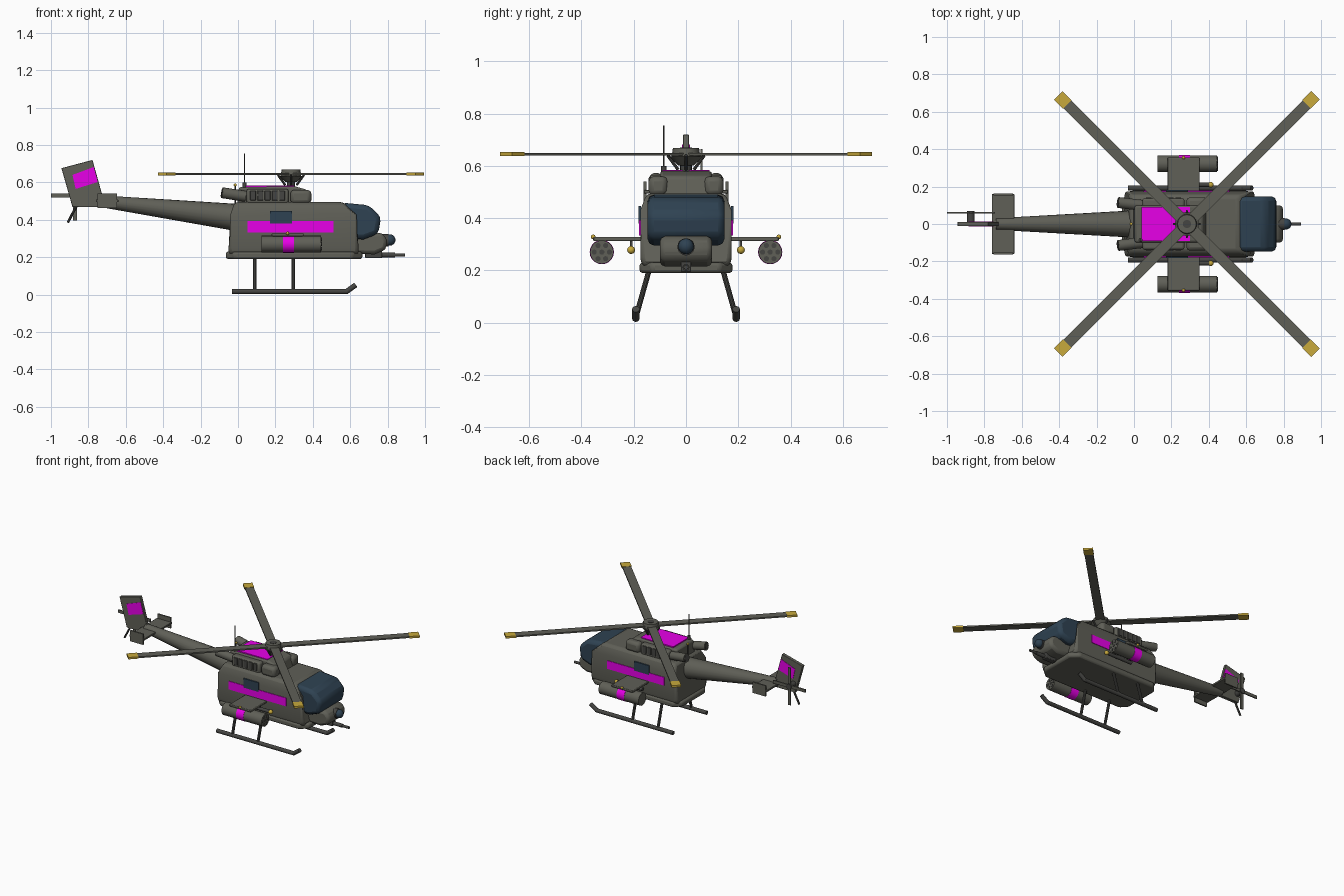
import bpy, bmesh
from math import radians, cos, sin, pi
from mathutils import Vector

cube = bpy.data.objects.get("Cube")
if cube:
    bpy.data.objects.remove(cube, do_unlink=True)


def material(name, r, g, b):
    m = bpy.data.materials.new(name)
    m.use_nodes = True
    m.diffuse_color = (r, g, b, 1)
    bsdf = m.node_tree.nodes["Principled BSDF"]
    bsdf.inputs["Base Color"].default_value = (r, g, b, 1)
    bsdf.inputs["Roughness"].default_value = 0.7
    return m


GREY = material("olive grey", 0.115, 0.115, 0.095)
DARK = material("dark grey", 0.06, 0.06, 0.055)
BLUE = material("blue glass", 0.028, 0.055, 0.085)
YELLOW = material("yellow", 0.58, 0.4, 0.045)
PINK = material("magenta", 0.8, 0.0, 0.8)


def finish(name, bm, mat, bevel=0.0):
    bmesh.ops.recalc_face_normals(bm, faces=bm.faces)
    mesh = bpy.data.meshes.new(name)
    bm.to_mesh(mesh)
    bm.free()
    ob = bpy.data.objects.new(name, mesh)
    bpy.context.collection.objects.link(ob)
    mesh.materials.append(mat)
    bpy.ops.object.select_all(action='DESELECT')
    ob.select_set(True)
    bpy.context.view_layer.objects.active = ob
    bpy.ops.object.shade_smooth_by_angle(angle=radians(35))
    if bevel:
        mod = ob.modifiers.new("bevel", 'BEVEL')
        mod.width, mod.segments, mod.limit_method = bevel, 2, 'ANGLE'
    return ob


def prism(name, outline, axis, lo, hi, mat, bevel=0.0):
    """Extrude an outline (the two remaining axes, in order) along an axis."""
    bm = bmesh.new()
    rings = []
    for level in (lo, hi):
        ring = []
        for p in outline:
            co = list(p)
            co.insert(axis, level)
            ring.append(bm.verts.new(co))
        rings.append(ring)
        bm.faces.new(ring)
    n = len(outline)
    for i in range(n):
        j = (i + 1) % n
        bm.faces.new((rings[0][i], rings[0][j], rings[1][j], rings[1][i]))
    return finish(name, bm, mat, bevel)


def box(name, x, y, z, mat, bevel=0.0):
    outline = [(x[0], y[0]), (x[1], y[0]), (x[1], y[1]), (x[0], y[1])]
    return prism(name, outline, 2, z[0], z[1], mat, bevel)


def rod(name, a, b, r1, mat, r2=None, sides=16):
    a, b = Vector(a), Vector(b)
    bm = bmesh.new()
    bmesh.ops.create_cone(bm, cap_ends=True, segments=sides, radius1=r1,
                          radius2=r1 if r2 is None else r2, depth=(b - a).length)
    turn = (b - a).to_track_quat('Z', 'Y').to_matrix()
    bmesh.ops.rotate(bm, verts=bm.verts, matrix=turn)
    bmesh.ops.translate(bm, verts=bm.verts, vec=(a + b) / 2)
    return finish(name, bm, mat)


def ball(name, centre, r, mat):
    bm = bmesh.new()
    bmesh.ops.create_uvsphere(bm, u_segments=16, v_segments=10, radius=r)
    bmesh.ops.translate(bm, verts=bm.verts, vec=centre)
    return finish(name, bm, mat)


def span(s, a, b):
    return sorted((s * a, s * b))


# Fuselage: chamfered section, roof pulled in at nose and tail
half = [(0.168, 0.215), (0.175, 0.25), (0.175, 0.43), (0.15, 0.495)]
section = half + [(-y, z) for y, z in reversed(half)]
body = prism("fuselage", section, 0, -0.05, 0.645, GREY, 0.018)
for v in body.data.vertices:
    if v.co.z > 0.48:
        v.co.x = 0.56 if v.co.x > 0 else -0.015

floor = [(-0.065, -0.13), (-0.02, -0.178), (0.61, -0.178), (0.665, -0.13),
         (0.665, 0.13), (0.61, 0.178), (-0.02, 0.178), (-0.065, 0.13)]
prism("floor_plate", floor, 2, 0.19, 0.23, GREY, 0.012)

# Canopy, nose, sensor and gun
canopy = [(0.55, 0.492), (0.7, 0.478), (0.765, 0.415), (0.75, 0.325),
          (0.67, 0.295), (0.6, 0.3)]
prism("canopy", canopy, 1, -0.147, 0.147, BLUE, 0.025)
nose = [(0.6, 0.22), (0.73, 0.215), (0.79, 0.24), (0.8, 0.29), (0.77, 0.33), (0.6, 0.335)]
prism("nose", nose, 1, -0.1, 0.1, GREY, 0.02)
rod("sensor_collar", (0.77, 0, 0.29), (0.805, 0, 0.29), 0.033, DARK)
ball("sensor_ball", (0.812, 0, 0.292), 0.03, BLUE)
box("gun_mount", (0.68, 0.77), (-0.02, 0.02), (0.195, 0.235), DARK, 0.005)
rod("gun_barrel", (0.74, 0, 0.212), (0.84, 0, 0.212), 0.013, DARK)
rod("gun_muzzle", (0.84, 0, 0.212), (0.893, 0, 0.212), 0.009, DARK)

# Engine deck
deck = [(-0.005, 0.48), (0.005, 0.575), (0.3, 0.58), (0.37, 0.56), (0.39, 0.48)]
prism("engine_deck", deck, 1, -0.1, 0.1, GREY, 0.012)
box("deck_panel", (0.04, 0.3), (-0.09, 0.09), (0.576, 0.584), PINK)
rod("beacon_stem", (-0.015, 0, 0.48), (-0.015, 0, 0.58), 0.004, DARK)
ball("beacon", (-0.015, 0, 0.586), 0.008, YELLOW)

# Tail boom, fin and stabiliser
rod("tail_boom", (0.0, 0, 0.412), (-0.74, 0, 0.5), 0.073, GREY, 0.031, 20)
fin = [(-0.944, 0.676), (-0.778, 0.72), (-0.725, 0.53), (-0.725, 0.468), (-0.885, 0.468)]
prism("tail_fin", fin, 1, -0.012, 0.012, GREY, 0.003)
patch = [(-0.885, 0.64), (-0.772, 0.682), (-0.75, 0.602), (-0.868, 0.565)]
prism("fin_patch", patch, 1, -0.0145, 0.0145, PINK)
box("stabiliser", (-0.76, -0.64), (-0.16, 0.16), (0.494, 0.508), GREY, 0.003)
rod("tail_skid", (-0.86, 0, 0.48), (-0.91, 0, 0.385), 0.007, DARK, sides=8)

# Tail rotor: two crossed blades on the left side
hub = (-0.872, 0.06, 0.53)
rod("tail_rotor_hub", (hub[0], 0, hub[2]), (hub[0], 0.07, hub[2]), 0.02, DARK)
for name, dx, dz in (("tail_blade_level", 0.128, 0.011), ("tail_blade_upright", 0.011, 0.135)):
    box(name, (hub[0] - dx, hub[0] + dx), (0.055, 0.063),
        (hub[2] - dz, hub[2] + dz), GREY)

# Main rotor
cx, rz = 0.283, 0.645
rod("mast", (cx, 0, 0.56), (cx, 0, 0.67), 0.022, DARK)
rod("swashplate", (cx, 0, 0.602), (cx, 0, 0.635), 0.03, GREY, 0.065)
rod("rotor_hub", (cx, 0, 0.63), (cx, 0, 0.668), 0.056, GREY, 0.05)
for k in range(4):
    blade = box("rotor_blade", (0.03, 0.91), (-0.029, 0.029), (-0.005, 0.005), GREY)
    tip = box("blade_tip", (0.905, 0.973), (-0.032, 0.032), (-0.007, 0.007), YELLOW)
    angle = pi / 4 + k * pi / 2
    for part in (blade, tip):
        part.location = (cx, 0, rz)
        part.rotation_euler.z = angle
    c, s = cos(angle - pi / 4), sin(angle - pi / 4)
    rod("pitch_link", (cx + 0.03 * c, 0.03 * s, 0.585), (cx + 0.07 * c, 0.07 * s, 0.64),
        0.006, DARK, sides=8)

# Antenna
rod("antenna_base", (0.035, -0.085, 0.57), (0.035, -0.085, 0.6), 0.01, DARK)
rod("antenna", (0.035, -0.085, 0.6), (0.035, -0.085, 0.755), 0.003, DARK, sides=8)

# Parts found on both sides
for s, side in ((1, "left_"), (-1, "right_")):
    # engine pods, intakes, vents and exhausts
    box(side + "engine", (0.045, 0.27), span(s, 0.08, 0.138), (0.485, 0.565), GREY, 0.012)
    box(side + "intake", (0.28, 0.392), span(s, 0.07, 0.143), (0.485, 0.56), GREY, 0.02)
    for i in range(5):
        x = 0.065 + i * 0.039
        box(side + "vent", (x, x + 0.03), span(s, 0.13, 0.143), (0.503, 0.556), DARK, 0.003)
    rod(side + "exhaust", (0.04, s * 0.1, 0.525), (-0.085, s * 0.115, 0.545), 0.029, GREY)
    rod(side + "exhaust_bore", (-0.08, s * 0.1145, 0.544), (-0.088, s * 0.1154, 0.5455),
        0.022, DARK)
    # side markings and window
    box(side + "stripe", (0.05, 0.51), span(s, 0.172, 0.179), (0.333, 0.393), PINK)
    box(side + "window", (0.17, 0.29), span(s, 0.173, 0.182), (0.38, 0.446), BLUE)
    # stabiliser end plate
    box(side + "end_plate", (-0.752, -0.648), span(s, 0.152, 0.162), (0.462, 0.54), GREY)
    # stub wing and rocket pod
    box(side + "stub_wing", (0.18, 0.35), span(s, 0.15, 0.355), (0.312, 0.328), GREY, 0.004)
    ball(side + "wing_light", (0.265, s * 0.355, 0.328), 0.009, YELLOW)
    py, pz = s * 0.322, 0.27
    rod(side + "rocket_pod", (0.125, py, pz), (0.445, py, pz), 0.045, GREY, sides=20)
    rod(side + "pod_band", (0.24, py, pz), (0.3, py, pz), 0.0465, PINK, sides=20)
    for i in range(7):
        r = 0.029 if i else 0
        ty, tz = py + r * cos(i * pi / 3), pz + r * sin(i * pi / 3)
        rod(side + "rocket_tube", (0.44, ty, tz), (0.448, ty, tz), 0.01, DARK, sides=10)
    box(side + "pylon", (0.21, 0.33), span(s, 0.315, 0.33), (0.3, 0.318), DARK)
    # missile slung inboard
    rod(side + "missile", (0.2, s * 0.21, 0.278), (0.4, s * 0.21, 0.278), 0.012, DARK)
    ball(side + "missile_tip", (0.41, s * 0.21, 0.278), 0.015, YELLOW)
    box(side + "missile_rail", (0.24, 0.33), span(s, 0.205, 0.215), (0.28, 0.316), DARK)
    # landing skid
    sy = s * 0.192
    rod(side + "skid", (-0.033, sy, 0.017), (0.585, sy, 0.017), 0.014, DARK)
    rod(side + "skid_toe", (0.578, sy, 0.015), (0.63, sy, 0.052), 0.014, DARK)
    for x in (0.09, 0.295):
        rod(side + "skid_strut", (x, s * 0.14, 0.205), (x, sy, 0.02), 0.01, DARK, sides=10)
